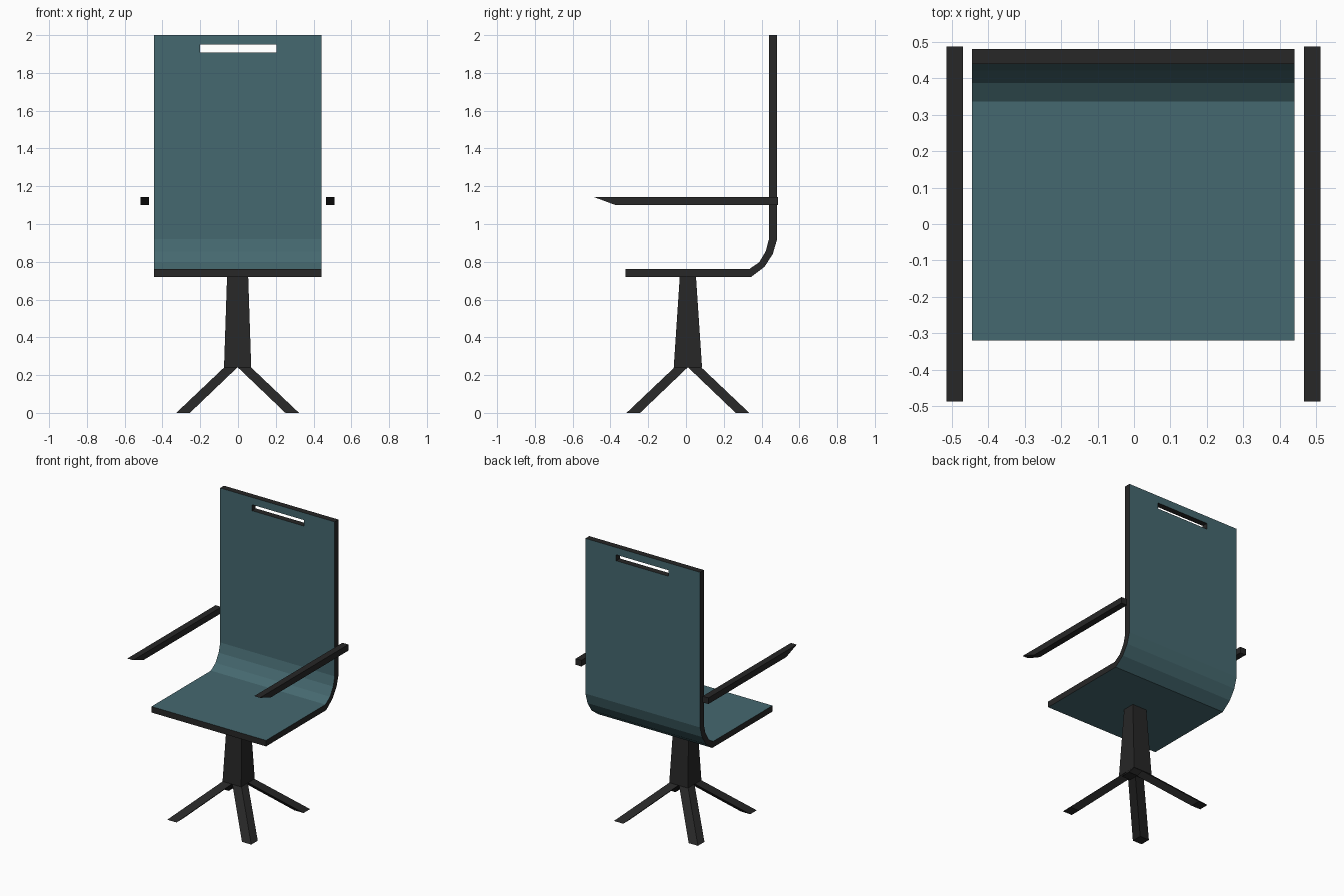
import bpy, bmesh

if "Cube" in bpy.data.objects:
    bpy.data.objects.remove(bpy.data.objects["Cube"])

def material(name, color):
    m = bpy.data.materials.new(name)
    m.diffuse_color = (*color, 1)
    m.use_nodes = True
    m.node_tree.nodes["Principled BSDF"].inputs["Base Color"].default_value = m.diffuse_color
    return m

teal = material("teal_shell", (0.06, 0.14, 0.16))
dark = material("dark_frame", (0.02, 0.02, 0.02))
CX, CY = -0.002, 0.01   # centre of seat and base

def mesh_object(name, bm, mats):
    bmesh.ops.recalc_face_normals(bm, faces=bm.faces)
    me = bpy.data.meshes.new(name)
    bm.to_mesh(me)
    bm.free()
    ob = bpy.data.objects.new(name, me)
    bpy.context.collection.objects.link(ob)
    for m in mats:
        me.materials.append(m)
    return ob

def extrude_x(profile, x0, x1, dark_edges=None):
    """Side profile (y, z) swept from x0 to x1; caps and listed edges use slot 1."""
    bm = bmesh.new()
    a = [bm.verts.new((x0, y, z)) for y, z in profile]
    b = [bm.verts.new((x1, y, z)) for y, z in profile]
    n = len(profile)
    caps = [bm.faces.new(a), bm.faces.new(b[::-1])]
    for i in range(n):
        j = (i + 1) % n
        f = bm.faces.new((a[i], b[i], b[j], a[j]))
        if dark_edges and i in dark_edges:
            caps.append(f)
    if dark_edges:
        for f in caps:
            f.material_index = 1
    return bm

def hull_box(name, low, high):
    """Box between two rectangles given as (x0, x1, y0, y1, z)."""
    bm = bmesh.new()
    rings = []
    for x0, x1, y0, y1, z in (low, high):
        rings.append([bm.verts.new(p) for p in
                      ((x0, y0, z), (x1, y0, z), (x1, y1, z), (x0, y1, z))])
    a, b = rings
    bm.faces.new(a[::-1])
    bm.faces.new(b)
    for i in range(4):
        j = (i + 1) % 4
        bm.faces.new((a[i], a[j], b[j], b[i]))
    return mesh_object(name, bm, [dark])

# One-piece seat and back with dark rims
outer = [(-0.32, 0.72), (0.345, 0.72), (0.415, 0.773), (0.459, 0.84), (0.481, 0.915), (0.481, 2.0)]
inner = [(0.439, 2.0), (0.439, 0.92), (0.422, 0.855), (0.387, 0.797), (0.336, 0.762), (-0.32, 0.762)]
shell = mesh_object("seat_shell", extrude_x(outer + inner, CX - 0.443, CX + 0.443, {5, 11}),
                    [teal, dark])

# Hand slot near the top of the back
slot = extrude_x([(0.3, 1.907), (0.6, 1.907), (0.6, 1.949), (0.3, 1.949)],
                 CX - 0.198, CX + 0.206, {0, 1, 2, 3})
cutter = mesh_object("slot_cutter", slot, [teal, dark])
cutter.hide_render = True
mod = shell.modifiers.new("slot", 'BOOLEAN')
mod.operation = 'DIFFERENCE'
mod.solver = 'EXACT'
mod.object = cutter
bpy.context.view_layer.objects.active = shell
bpy.ops.object.modifier_apply(modifier=mod.name)
bpy.data.objects.remove(cutter)

# Armrests with bevelled front tips
arm = [(-0.488, 1.143), (-0.372, 1.1), (0.488, 1.1), (0.488, 1.143)]
for side, x in (("left", -0.4925), ("right", 0.4895)):
    mesh_object(side + "_armrest", extrude_x(arm, x - 0.0225, x + 0.0225), [dark])

# Tapered pedestal
hull_box("pedestal", (CX - 0.072, CX + 0.072, CY - 0.075, CY + 0.075, 0.24),
         (CX - 0.056, CX + 0.056, CY - 0.043, CY + 0.043, 0.72))

# Four slanted legs, sheared towards the corners
for sx in (-1, 1):
    for sy in (-1, 1):
        def rect(r0, r1, z):
            xs = sorted((CX + sx * r0, CX + sx * r1))
            ys = sorted((CY + sy * r0, CY + sy * r1))
            return (*xs, *ys, z)
        name = ("front" if sy < 0 else "back") + ("_left" if sx < 0 else "_right") + "_leg"
        hull_box(name, rect(0.253, 0.325, 0), rect(0.002, 0.072, 0.24))
